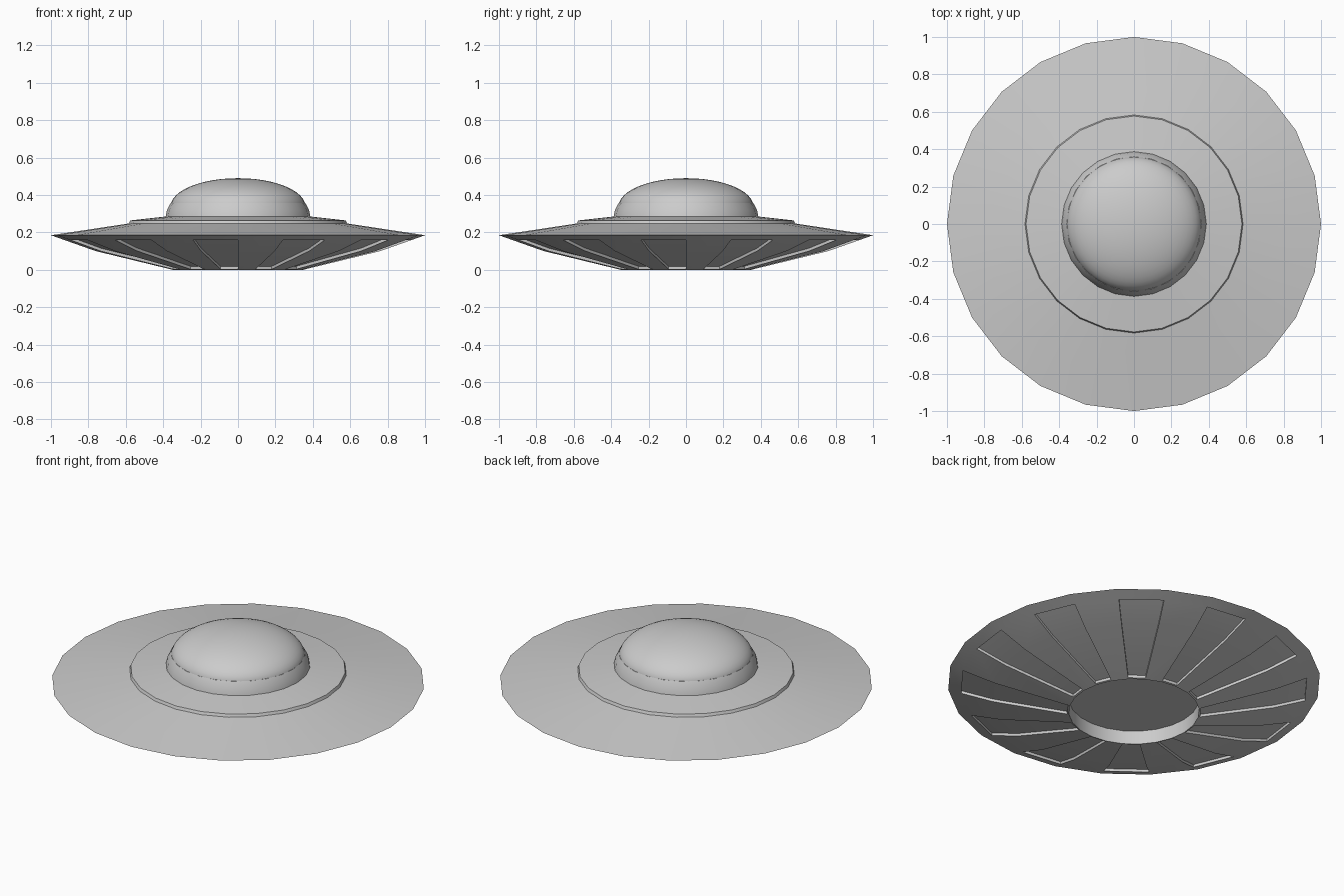
import bpy, bmesh, math

if "Cube" in bpy.data.objects:
    bpy.data.objects.remove(bpy.data.objects["Cube"])

N = 24            # sides of the saucer
STEP = 2 * math.pi / N


def ring(bm, r, z, n=N):
    return [bm.verts.new((r * math.cos(2 * math.pi * i / n), r * math.sin(2 * math.pi * i / n), z))
            for i in range(n)]


def bridge(bm, a, b):
    n = len(a)
    for i in range(n):
        j = (i + 1) % n
        bm.faces.new((a[i], a[j], b[j], b[i]))


def finish(bm, name, angle=20):
    bmesh.ops.remove_doubles(bm, verts=bm.verts, dist=1e-5)
    bmesh.ops.recalc_face_normals(bm, faces=bm.faces)
    me = bpy.data.meshes.new(name)
    bm.to_mesh(me)
    bm.free()
    ob = bpy.data.objects.new(name, me)
    bpy.context.collection.objects.link(ob)
    bpy.ops.object.select_all(action='DESELECT')
    ob.select_set(True)
    bpy.context.view_layer.objects.active = ob
    bpy.ops.object.shade_smooth_by_angle(angle=math.radians(angle))
    return ob


# saucer hull: one closed shell, from the underside well up to the collar
bm = bmesh.new()
under = [(0.35, 0.0), (0.36, 0.003), (0.76, 0.10), (0.93, 0.16), (1.0, 0.185)]
top = [(0.615, 0.243), (0.583, 0.248), (0.577, 0.264), (0.387, 0.285),
       (0.38, 0.32), (0.36, 0.357)]
well = ring(bm, 0.35, 0.08)
rings = [well] + [ring(bm, r, z) for r, z in under + top]
for a, b in zip(rings, rings[1:]):
    bridge(bm, a, b)
bm.faces.new(well)
bm.faces.new(rings[-1])
bmesh.ops.recalc_face_normals(bm, faces=bm.faces)

# recessed panels: every other segment of the underside is pushed inward
panels = []
for f in bm.faces:
    c = f.calc_center_median()
    if 0.36 < math.hypot(c.x, c.y) < 0.925 and f.normal.z < -0.5 and 0.003 < c.z < 0.16:
        k = math.floor(math.atan2(c.y, c.x) / STEP)
        if k % 2 == 1:
            panels.append(f)
res = bmesh.ops.extrude_face_region(bm, geom=panels)
moved = [g for g in res["geom"] if isinstance(g, bmesh.types.BMVert)]
bmesh.ops.translate(bm, verts=moved, vec=(0, 0, 0.016))
old = [f for f in panels if f.is_valid]
if old:
    bmesh.ops.delete(bm, geom=old, context='FACES')
finish(bm, "saucer_hull")

# dome: flattened half ellipsoid
bm = bmesh.new()
levels = 12
rings = []
for i in range(levels):
    t = math.pi / 2 * i / levels
    rings.append(ring(bm, 0.36 * math.cos(t), 0.34 + 0.15 * math.sin(t), 48))
for a, b in zip(rings, rings[1:]):
    bridge(bm, a, b)
apex = bm.verts.new((0, 0, 0.49))
last = rings[-1]
for i in range(48):
    bm.faces.new((last[i], last[(i + 1) % 48], apex))
bm.faces.new(rings[0])
finish(bm, "dome", 40)
